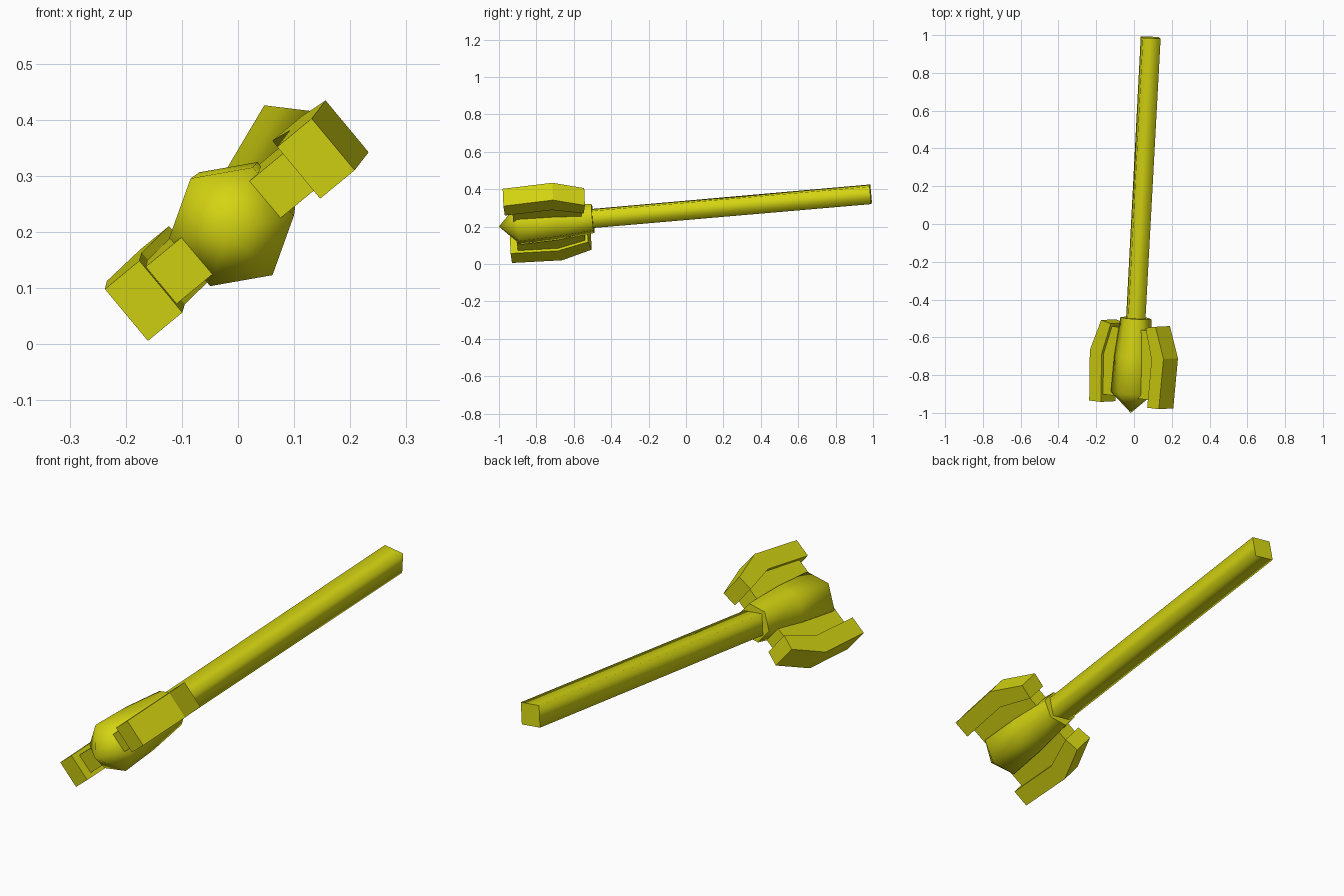
import bpy, bmesh, math
from mathutils import Vector, Matrix

if "Cube" in bpy.data.objects:
    bpy.data.objects.remove(bpy.data.objects["Cube"])

# Single yellow finish
yellow = bpy.data.materials.new("yellow")
yellow.diffuse_color = (0.66, 0.66, 0.006, 1)
yellow.use_nodes = True
yellow.node_tree.nodes["Principled BSDF"].inputs["Base Color"].default_value = yellow.diffuse_color

# Local frame: origin at the nose tip, Y along the shaft, X and Z across it
TIP = Vector((-0.017, -1.0, 0.2))
AXIS = Vector((0.053, 1.0, 0.087)).normalized()
SIDE = AXIS.cross(Vector((0, 0, 1))).normalized()
UP = SIDE.cross(AXIS)
FRAME = Matrix((SIDE, AXIS, UP)).transposed().to_4x4()
FRAME.translation = TIP


def add_object(name, bm):
    bmesh.ops.recalc_face_normals(bm, faces=bm.faces)
    mesh = bpy.data.meshes.new(name)
    bm.to_mesh(mesh)
    bm.free()
    mesh.materials.append(yellow)
    obj = bpy.data.objects.new(name, mesh)
    bpy.context.collection.objects.link(obj)
    obj.matrix_world = FRAME
    return obj


def lathe(name, profile, sides, start):
    """Smooth few-sided body from (distance, radius) rings, with flat end caps."""
    bm = bmesh.new()
    rings = []
    for s, r in profile:
        if r == 0:
            rings.append([bm.verts.new((0, s, 0))] * sides)
            continue
        angles = [math.radians(start + 360 * i / sides) for i in range(sides)]
        rings.append([bm.verts.new((r * math.cos(a), s, r * math.sin(a))) for a in angles])
    for a, b in zip(rings, rings[1:]):
        for i in range(sides):
            j = (i + 1) % sides
            quad = [a[i], a[j], b[j], b[i]]
            face = bm.faces.new(list(dict.fromkeys(quad)))
            face.smooth = True
    for ring in (rings[0], rings[-1]):
        if len(set(ring)) > 1:
            cap = bm.faces.new(ring)
            for e in cap.edges:
                e.smooth = False
    return add_object(name, bm)


def plate(name, outline, half_width, angle):
    """Flat plate from a (distance, radius) outline, turned about the shaft."""
    bm = bmesh.new()
    c, n = math.cos(math.radians(angle)), math.sin(math.radians(angle))
    layers = []
    for w in (-half_width, half_width):
        layers.append([bm.verts.new((r * c - w * n, s, r * n + w * c)) for s, r in outline])
        bm.faces.new(layers[-1])
    count = len(outline)
    for i in range(count):
        j = (i + 1) % count
        bm.faces.new((layers[0][i], layers[0][j], layers[1][j], layers[1][i]))
    return add_object(name, bm)


# Pointed hexagonal head and square handle
lathe("head", [(0, 0), (0.105, 0.113), (0.3, 0.105), (0.505, 0.083)], 6, 10)
lathe("handle", [(0.45, 0.065), (1.998, 0.067)], 4, 38)

# Two opposite flanges, each a narrow web carrying a bent wide blade
WEB = [(0.085, 0.02), (0.085, 0.18), (0.315, 0.2), (0.45, 0.14), (0.45, 0.02)]
BLADE = [(0.045, 0.16), (0.045, 0.24), (0.313, 0.254),
         (0.478, 0.187), (0.465, 0.12), (0.3, 0.172)]
for label, turn in (("right", 39.5), ("left", 219.5)):
    plate(label + "_web", WEB, 0.043, turn)
    plate(label + "_blade", BLADE, 0.06, turn)
